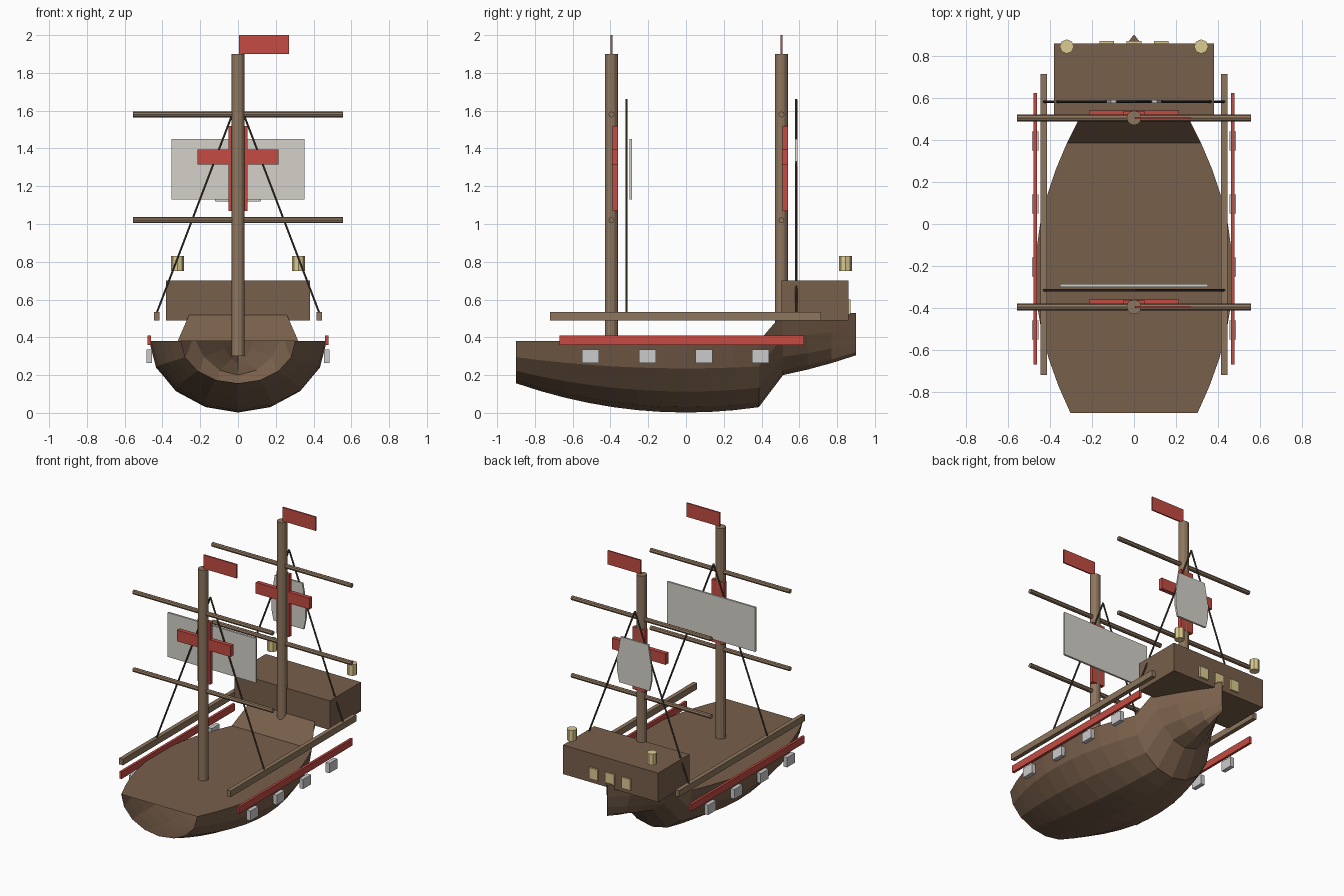
import bpy, bmesh, math
from mathutils import Vector

if "Cube" in bpy.data.objects:
    bpy.data.objects.remove(bpy.data.objects["Cube"])


def material(name, rgb):
    m = bpy.data.materials.new(name)
    m.diffuse_color = (*rgb, 1)
    m.use_nodes = True
    m.node_tree.nodes["Principled BSDF"].inputs["Base Color"].default_value = m.diffuse_color
    return m


WOOD = material("dark_wood", (0.19, 0.115, 0.07))
SPAR = material("light_wood", (0.27, 0.18, 0.11))
ROPE = material("rope_brown", (0.08, 0.06, 0.045))
RED = material("red_cloth", (0.55, 0.07, 0.055))
GOLD = material("lamp_yellow", (0.72, 0.6, 0.28))
CLOTH = material("sail_cloth", (0.66, 0.64, 0.58))


def finish(name, bm, mat=None):
    me = bpy.data.meshes.new(name)
    bmesh.ops.recalc_face_normals(bm, faces=bm.faces)
    bm.to_mesh(me)
    bm.free()
    ob = bpy.data.objects.new(name, me)
    bpy.context.collection.objects.link(ob)
    if mat:
        me.materials.append(mat)
    return ob


def box(name, x, y, z, mat=None):
    """Box from (min, max) pairs."""
    bm = bmesh.new()
    bmesh.ops.create_cube(bm, size=1)
    for v in bm.verts:
        v.co = [a + (b - a) * (c + 0.5) for (a, b), c in zip((x, y, z), v.co)]
    return finish(name, bm, mat)


def rod(name, a, b, r, sides, mat):
    """Capped cylinder between two points."""
    a, b = Vector(a), Vector(b)
    bm = bmesh.new()
    bmesh.ops.create_cone(bm, cap_ends=True, segments=sides, radius1=r, radius2=r,
                          depth=(b - a).length)
    rot = Vector((0, 0, 1)).rotation_difference(b - a).to_matrix()
    for v in bm.verts:
        v.co = rot @ v.co + (a + b) / 2
    return finish(name, bm, mat)


def hull():
    """Half-ellipse ribs lofted along y, open at the bow, raised at the stern."""
    bm = bmesh.new()
    rings = []
    for i in range(15):
        y = -0.9 + 1.8 * i / 14
        w = 0.47 * max(math.sin(0.66 + (math.pi - 0.66) * i / 14), 0.003) ** 0.9
        lift = 0.148 if y > 0.45 else 0
        depth = 0.378 - 0.155 * (y / 0.9) ** 2
        rings.append([bm.verts.new((w * math.cos(math.pi * k / 8), y,
                                    0.38 + lift - depth * math.sin(math.pi * k / 8)))
                      for k in range(9)])
    for a, b in zip(rings, rings[1:]):
        for k in range(9):
            n = (k + 1) % 9  # last quad is the deck
            bm.faces.new((a[k], a[n], b[n], b[k]))
    bm.faces.new(rings[-1])
    return finish("hull", bm, WOOD)


def sail(name, half, y, t):
    """Thin panel mirrored from a half outline of (x, z) points."""
    pts = half + [(-x, z) for x, z in reversed(half)]
    bm = bmesh.new()
    f = bm.faces.new([bm.verts.new((x, y - t / 2, z)) for x, z in pts])
    ext = bmesh.ops.extrude_face_region(bm, geom=[f])
    moved = [v for v in ext["geom"] if isinstance(v, bmesh.types.BMVert)]
    bmesh.ops.translate(bm, verts=moved, vec=(0, t, 0))
    return finish(name, bm, CLOTH)


hull()

# Stern castle with windows and lanterns
box("stern_castle", (-0.38, 0.38), (0.505, 0.86), (0.49, 0.70), WOOD)
for x in (-0.13, 0, 0.13):
    box("stern_window", (x - 0.035, x + 0.035), (0.85, 0.872), (0.52, 0.60), GOLD)

# Side fittings
for side, s in (("left", -1), ("right", 1)):
    def across(c, w):
        return (s * c - w / 2, s * c + w / 2)
    box(side + "_rail", across(0.43, 0.03), (-0.72, 0.715), (0.49, 0.535), SPAR)
    box(side + "_stripe", across(0.47, 0.018), (-0.67, 0.625), (0.36, 0.41), RED)
    for y in (-0.505, -0.205, 0.095, 0.395):
        box(side + "_gun_port", across(0.47, 0.03), (y - 0.045, y + 0.045), (0.265, 0.335))
    rod(side + "_lantern", (s * 0.32, 0.845, 0.75), (s * 0.32, 0.845, 0.83), 0.034, 8, GOLD)

# Masts with yards, cross, pennant and stays
for label, y, stay_y in (("fore", -0.395, -0.315), ("main", 0.505, 0.583)):
    rod(label + "_mast", (0, y, 0.30), (0, y, 1.90), 0.035, 12, SPAR)
    for z in (1.02, 1.58):
        rod(label + "_yard", (-0.557, y, z), (0.557, y, z), 0.016, 8, SPAR)
    box(label + "_cross_upright", (-0.05, 0.05), (y + 0.005, y + 0.034), (1.07, 1.52), RED)
    box(label + "_cross_arm", (-0.215, 0.215), (y + 0.004, y + 0.035), (1.315, 1.395), RED)
    box(label + "_pennant", (0.005, 0.27), (y - 0.005, y + 0.005), (1.90, 2.0), RED)
    for s in (-1, 1):
        rod(label + "_stay", (0, stay_y, 1.66), (s * 0.43, stay_y, 0.53), 0.006, 6, ROPE)

# Sails
sail("fore_sail", [(0.352, 1.13), (0.352, 1.45)], -0.293, 0.014)
sail("main_sail", [(0.12, 1.12), (0.137, 1.2), (0.137, 1.29), (0.11, 1.45)], 0.583, 0.014)
